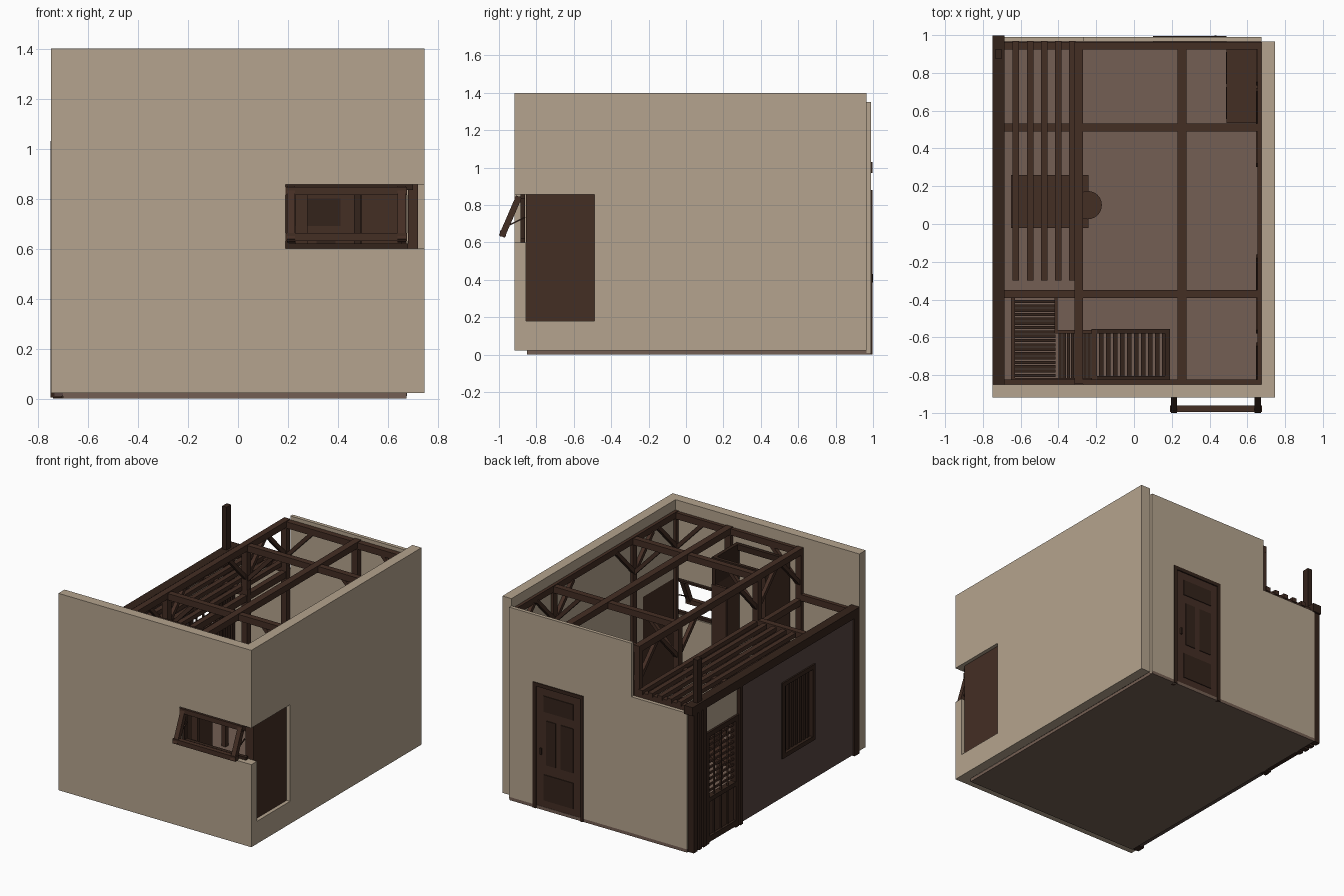
import bpy, bmesh, math
from mathutils import Vector, Matrix

if "Cube" in bpy.data.objects:
    bpy.data.objects.remove(bpy.data.objects["Cube"])


def mat(name, hexcol):
    c = [int(hexcol[i:i + 2], 16) / 255 for i in (0, 2, 4)]
    m = bpy.data.materials.new(name)
    m.diffuse_color = [((v + 0.055) / 1.055) ** 2.4 for v in c] + [1]
    m.use_nodes = True
    m.node_tree.nodes["Principled BSDF"].inputs["Base Color"].default_value = m.diffuse_color
    return m


PLASTER = mat("plaster", "b5a48e")
WOOD = mat("brown wood", "442e24")
DARK = mat("dark wood", "34231b")
PANEL = mat("panel brown", "564541")
FLOOR = mat("floor brown", "745f53")


def finish(name, bm, m):
    me = bpy.data.meshes.new(name)
    bmesh.ops.recalc_face_normals(bm, faces=bm.faces)
    bm.to_mesh(me)
    bm.free()
    me.materials.append(m)
    ob = bpy.data.objects.new(name, me)
    bpy.context.collection.objects.link(ob)
    return ob


def boxes(name, m, items):
    """One object from boxes given as (x0, x1, y0, y1, z0, z1)."""
    bm = bmesh.new()
    for x0, x1, y0, y1, z0, z1 in items:
        bmesh.ops.create_cube(bm, size=1, matrix=Matrix.Translation(
            ((x0 + x1) / 2, (y0 + y1) / 2, (z0 + z1) / 2)) @ Matrix.Diagonal((x1 - x0, y1 - y0, z1 - z0, 1)))
    return finish(name, bm, m)


def beams(name, m, w, ends):
    """One object from square bars running between point pairs."""
    bm = bmesh.new()
    for p, q in ends:
        p, q = Vector(p), Vector(q)
        d = q - p
        bmesh.ops.create_cube(bm, size=1, matrix=Matrix.Translation((p + q) / 2) @
                              d.to_track_quat('Z', 'Y').to_matrix().to_4x4() @ Matrix.Diagonal((w, w, d.length, 1)))
    return finish(name, bm, m)


def prism(name, m, pts, vec):
    bm = bmesh.new()
    f = bm.faces.new([bm.verts.new(p) for p in pts])
    r = bmesh.ops.extrude_face_region(bm, geom=[f])
    bmesh.ops.translate(bm, vec=vec, verts=[v for v in r["geom"] if isinstance(v, bmesh.types.BMVert)])
    return finish(name, bm, m)


def cut(ob, *box):
    c = boxes(ob.name + "_cutter", WOOD, [box])
    c.hide_render = True
    c.hide_viewport = True
    b = ob.modifiers.new("opening", 'BOOLEAN')
    b.operation = 'DIFFERENCE'
    b.solver = 'EXACT'
    b.object = c


# floor and L-shaped front/right wall with the corner window opening
boxes("floor", FLOOR, [(-.70, .675, -.85, .99, 0, .022)])
wall = prism("front_and_right_wall", PLASTER,
             [(x, y, .022) for x, y in ((-.748, -.918), (.746, -.918), (.746, .965), (.676, .965), (.676, -.85), (-.748, -.85))],
             (0, 0, 1.378))
cut(wall, .19, .8, -1, -.84, .6, .856)
cut(wall, .65, .8, -.856, -.49, .18, .856)

# stepped back wall with doorway
back = prism("back_wall", PLASTER, [(x, .965, z) for x, z in
             ((-.70, .01), (.676, .01), (.676, 1.35), (-.27, 1.35), (-.27, .975), (-.70, .975))], (0, .025, 0))
cut(back, .10, .49, .9, 1.1, -.1, .88)

# back door: frame, leaf, raised panels, handle
boxes("back_door_frame", DARK, [(.10, .125, .955, .996, .0, .88), (.465, .49, .955, .996, .0, .88),
                                (.125, .465, .955, .996, .855, .88)])
boxes("back_door", WOOD, [(.125, .465, .962, .988, .005, .855)])
boxes("back_door_panels", DARK, [(.18, .41, y, y + .006, a, b) for y in (.957, .987)
                                 for a, b in ((.07, .25), (.69, .80))] +
      [(a, b, y, y + .006, .32, .63) for y in (.957, .987) for a, b in ((.18, .275), (.315, .39))])
boxes("back_door_handle", DARK, [(.425, .437, .985, .999, .385, .43)])

# corner window: solid side panel and tilted awning sash
boxes("side_window_panel", WOOD, [(.68, .72, -.855, -.49, .18, .856)])
boxes("window_frame", DARK, [(.19, .70, -.885, -.86, .835, .856), (.19, .68, -.885, -.86, .6, .62),
                             (.19, .205, -.885, -.86, .62, .835)])
top, low = Vector((0, -.893, .845)), Vector((0, -.985, .632))
sash = [((x, *top.yz), (x, *low.yz)) for x in (.212, .655)]
sash += [((.19, *p.yz), (.677, *p.yz)) for p in (top.lerp(low, .07), top.lerp(low, .93))]
beams("awning_sash", WOOD, .033, sash)
beams("window_stay", DARK, .007, [((x, -.95, .69), (x, -.86, .735)) for x in (.212, .655)])

# left wall: panel with slatted window
left = boxes("left_wall", PANEL, [(-.735, -.70, -.85, .46, .01, .98)])
cut(left, -.8, -.6, -.355, -.02, .30, .80)
boxes("left_window_frame", DARK, [(-.745, -.695, a, b, c, d) for a, b, c, d in
      ((-.37, -.34, .285, .815), (-.035, -.005, .285, .815), (-.34, -.035, .285, .315), (-.34, -.035, .785, .815))])
boxes("left_window_slats", DARK, [(-.725, -.71, y - .012, y + .012, .315, .785)
                                  for y in [-.315 + .0425 * i for i in range(7)]])

# left lattice door with plaster above
boxes("over_door_plaster", PLASTER, [(-.725, -.705, .47, .84, .78, .98)])
boxes("lattice_door_frame", DARK, [(-.74, -.70, a, b, c, d) for a, b, c, d in
      ((.47, .505, 0, .78), (.795, .83, 0, .78), (.505, .795, .745, .78), (.505, .795, .29, .32), (.505, .795, .01, .05))])
boxes("lattice_door_panel", WOOD, [(-.722, -.71, .505, .795, .05, .29)] +
      [(-.73, -.705, y, y + .012, .05, .29) for y in (.57, .645, .72)])
boxes("lattice_bars", WOOD, [(-.725, -.715, .505, .795, .35 + .04 * i, .364 + .04 * i) for i in range(10)] +
      [(-.73, -.72, y, y + .01, .32, .745) for y in (.57, .645, .72)])

# left posts, top beam and chimney-like end post
boxes("left_posts", DARK, [(-.75, -.705, a, b, .005, .98) for a, b in
      ((-.85, -.795), (.44, .47), (.84, .875), (.893, .925), (.945, .985))])
boxes("left_top_beam", DARK, [(-.75, -.685, -.85, .998, .97, 1.03)])
boxes("tall_end_post", DARK, [(-.735, -.70, .875, .925, 1.03, 1.33)])

# main timber frame
XS, YS = (-.293, .255, .664), (-.836, -.37, .51, .943)
HW = {-.293: .022, .255: .024, .664: .011, -.836: .013, -.37: .021, .51: .021, .943: .02}
boxes("roof_beams_lengthwise", WOOD, [(x - HW[x], x + HW[x], -.848, .964, 1.285, 1.33) for x in XS])
boxes("roof_beams_crosswise", WOOD, [(-.27, .675, y - HW[y], y + HW[y], 1.28, 1.325) for y in YS])
boxes("lean_to_beams", WOOD, [(-.69, -.27, y - HW[y], y + HW[y], .965, 1.01) for y in YS])
boxes("frame_posts", WOOD, [(x - HW[x], x + HW[x], y - HW[y], y + HW[y], .02, 1.29)
                            for x in XS for y in YS if x != .255 or y in (-.836, .943)])
boxes("eaves_rail", WOOD, [(-.312, -.275, -.84, .96, .93, .975)])

# knee braces along the open side, right wall and cross beams
br = []
for x in (-.293, .66):
    for y in YS:
        for s in (-1, 1):
            if abs(y + s * .2) < .86:
                br.append(((x, y, 1.08), (x, y + s * .2, 1.29)))
for y in YS:
    br += [((-.28, y, 1.08), (-.08, y, 1.29)), ((.655, y, 1.08), (.455, y, 1.29))]
beams("knee_braces", WOOD, .026, br)

# pergola slats over the lean-to
boxes("pergola_slats", WOOD, [(x - .017, x + .017, -.30, .97, 1.0, 1.03)
                              for x in (-.625, -.55, -.475, -.402, -.327)])

# tall slatted shelf against the front wall
boxes("shelf_sides", WOOD, [(-.225, -.195, -.83, -.56, .02, 1.24), (.165, .19, -.83, -.56, .02, 1.05),
                            (.08, .19, -.575, -.555, .02, 1.05)])
boxes("shelf_top_frame", DARK, [(-.225, .19, -.58, -.555, 1.2, 1.24), (-.225, .19, -.83, -.805, 1.2, 1.24),
                                (.165, .19, -.83, -.56, 1.05, 1.24)])
boxes("shelf_slats", DARK, [(x, x + .024, -.82, -.57, .45, .47) for x in [-.185 + .037 * i for i in range(10)]])

# slatted corner bench
boxes("bench_slats", DARK, [(x, x + .017, -.82, -.57, .28, .30) for x in [-.40 + .022 * i for i in range(8)]] +
      [(-.64, -.415, y, y + .017, .28, .30) for y in [-.81 + .023 * i for i in range(18)]])
boxes("bench_frame", WOOD, [(-.65, -.63, -.83, -.39, .02, .31), (-.42, -.405, -.57, -.39, .02, .31),
                            (-.63, -.225, -.835, -.815, .02, .31), (-.42, -.225, -.58, -.56, .02, .31)])

# low table and round stool in the lean-to
boxes("table", WOOD, [(-.65, -.24, -.02, .26, .27, .30)] +
      [(x, x + .03, y, y + .03, .02, .27) for x in (-.64, -.28) for y in (-.01, .22)])
bm = bmesh.new()
bmesh.ops.create_cone(bm, cap_ends=True, segments=24, radius1=.07, radius2=.075, depth=.19,
                      matrix=Matrix.Translation((-.245, .10, .40)))
finish("round_stool", bm, WOOD)

# cabinet in the back right corner
boxes("cabinet", WOOD, [(.495, .655, .54, .925, .02, .90), (.49, .66, .535, .93, .90, .92)])
boxes("cabinet_doors", DARK, [(.488, .495, a, b, .08, .86) for a, b in ((.555, .725), (.74, .91))])
